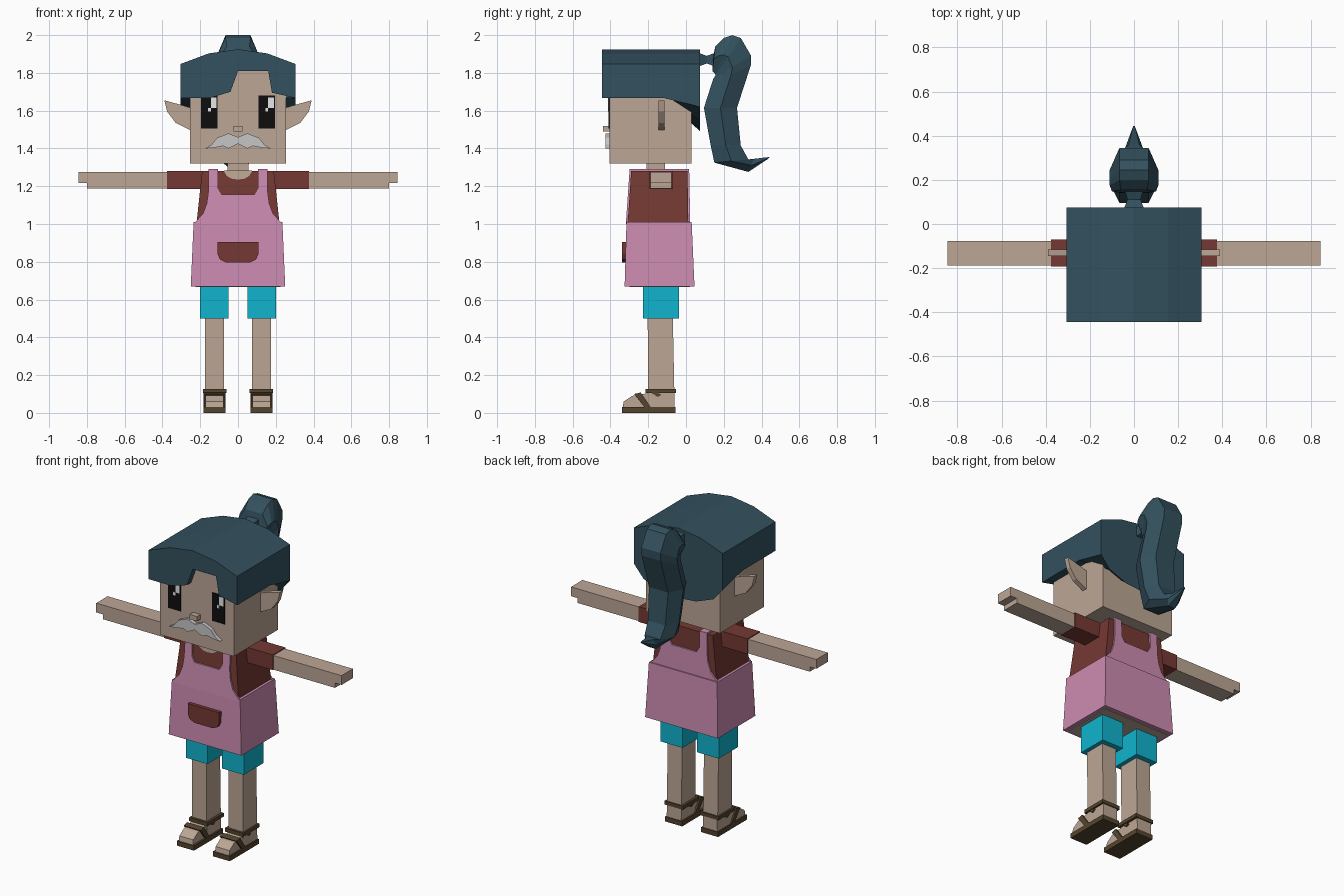
import bpy, bmesh
from mathutils import Vector

if "Cube" in bpy.data.objects:
    bpy.data.objects.remove(bpy.data.objects["Cube"])


def material(name, r, g, b):
    lin = [((c / 255 + 0.055) / 1.055) ** 2.4 for c in (r, g, b)] + [1]
    m = bpy.data.materials.new(name)
    m.use_nodes = True
    m.diffuse_color = lin
    m.node_tree.nodes["Principled BSDF"].inputs["Base Color"].default_value = lin
    return m


skin = material("skin", 188, 166, 149)
teal = material("teal hair", 51, 81, 94)
pink = material("pink cloth", 204, 140, 177)
red = material("dark red cloth", 117, 57, 51)
cyan = material("cyan cloth", 16, 180, 207)
brown = material("brown leather", 84, 68, 46)
grey = material("moustache grey", 198, 198, 198)
black = material("eye black", 14, 13, 13)
white = material("eye white", 235, 235, 235)


def build(name, mat, *parts, mirror=False):
    """Make one object; each part is a list of rings skinned together and capped."""
    bm = bmesh.new()
    for rings in parts:
        loops = [[bm.verts.new(p) for p in ring] for ring in rings]
        n = len(loops[0])
        for a, b in zip(loops, loops[1:]):
            for i in range(n):
                j = (i + 1) % n
                bm.faces.new((a[i], a[j], b[j], b[i]))
        bm.faces.new(loops[0])
        bm.faces.new(loops[-1])
    bmesh.ops.recalc_face_normals(bm, faces=bm.faces)
    me = bpy.data.meshes.new(name)
    bm.to_mesh(me)
    bm.free()
    me.materials.append(mat)
    ob = bpy.data.objects.new(name, me)
    bpy.context.collection.objects.link(ob)
    if mirror:
        ob.modifiers.new("Mirror", 'MIRROR').use_mirror_merge = False
    return ob


def rect(x0, x1, y0, y1, z):
    return [(x0, y0, z), (x1, y0, z), (x1, y1, z), (x0, y1, z)]


def box(x0, x1, y0, y1, z0, z1):
    return [rect(x0, x1, y0, y1, z0), rect(x0, x1, y0, y1, z1)]


def front_prism(pts, y0, y1, slope=0):
    """Extrude an xz outline along y, leaning with the slope below the shoulders."""
    return [[(x, y + slope * (1.28 - z), z) for x, z in pts] for y in (y0, y1)]


def side_prism(pts, x0, x1):
    return [[(x, y, z) for y, z in pts] for x in (x0, x1)]


def both_sides(half):
    """Close a symmetric outline from its right half, listed top to bottom."""
    return half + [(-x, z) for x, z in reversed(half) if x > 0]


# Head, nose and ears
build("head", skin, box(-.255, .255, -.405, .03, 1.32, 1.82))
build("neck", skin, box(-.055, .055, -.21, -.11, 1.22, 1.34))
build("nose", skin, box(-.025, .025, -.44, -.4, 1.49, 1.52))
ear = [(.25, 1.615), (.3, 1.63), (.39, 1.655), (.375, 1.595), (.33, 1.535), (.25, 1.495)]
build("ear", skin, front_prism(ear, -.145, -.115), mirror=True)

# Eyes, both lit from the same side
for side, x in (("right", -.195), ("left", .108)):
    build(side + "_eye", black, box(x, x + .087, -.411, -.404, 1.505, 1.68))
    build(side + "_eye_glint", white,
          box(x + .052, x + .082, -.413, -.409, 1.615, 1.67),
          box(x + .037, x + .052, -.413, -.409, 1.595, 1.615))

moustache = both_sides([(0, 1.46), (.05, 1.48), (.11, 1.457), (.14, 1.42), (.175, 1.4),
                        (.13, 1.403), (.08, 1.413), (.05, 1.4), (0, 1.425)])
build("moustache", grey, front_prism(moustache, -.427, -.404))

# Hair cap: arched block, cut fringe and drooping back
arch = [(-.305, 1.847), (-.155, 1.903), (0, 1.925), (.155, 1.903), (.305, 1.847)]
block = arch + [(.305, 1.667), (-.305, 1.667)]
fringe = arch + [(.305, 1.667), (.18, 1.695), (.16, 1.81), (0, 1.81),
                 (-.04, 1.7), (-.105, 1.68), (-.15, 1.667), (-.305, 1.667)]
droop = [(-.305, 1.62), (-.24, 1.545), (-.12, 1.5), (0, 1.49),
         (.12, 1.5), (.24, 1.545), (.305, 1.62)]
lid = [(.305, 1.75), (-.305, 1.75)]
back = [[(x, -.11, 1.665) for x, z in droop] + [(x, -.11, z) for x, z in lid],
        [(x, .075, z) for x, z in droop + lid]]
build("hair_cap", teal, front_prism(block, -.4, .075),
      front_prism(fringe, -.445, -.4), back)

# Ponytail: six-sided rings between an inner and an outer line
tail = [((.14, 1.82), (.145, 1.89), .06), ((.14, 1.81), (.155, 1.94), .1),
        ((.15, 1.8), (.2, 1.985), .11), ((.155, 1.79), (.245, 2), .11),
        ((.155, 1.785), (.29, 1.985), .11), ((.145, 1.77), (.345, 1.89), .11),
        ((.135, 1.74), (.343, 1.84), .11), ((.095, 1.615), (.27, 1.615), .11),
        ((.13, 1.42), (.29, 1.415), .1), ((.15, 1.325), (.33, 1.342), .09),
        ((.33, 1.276), (.36, 1.345), .04), ((.435, 1.345), (.445, 1.355), .005)]
rings = []
for inner, outer, w in tail:
    a, b = Vector((0, *inner)), Vector((0, *outer))
    mid, wide, slim = (a + b) / 2, Vector((w, 0, 0)), Vector((w * .6, 0, 0))
    rings.append([a - slim, a + slim, mid + wide, b + slim, b - slim, mid - wide])
build("ponytail", teal, rings)


def tie_ring(y, w, h):
    return [(x, y, 1.87 + z) for x, z in ((-w, -h), (w, -h), (w, h), (-w, h))]


build("hair_tie", teal, [tie_ring(.07, .045, .035), tie_ring(.11, .03, .02),
                         tie_ring(.15, .04, .035)])

# Shirt and arms
build("shirt_body", red, [rect(-.22, .22, -.309, .012, 1), rect(-.19, .19, -.29, .008, 1.28)])
build("sleeve", red, box(.15, .375, -.192, -.07, 1.185, 1.28), mirror=True)
build("arm", skin, box(.37, .8, -.188, -.076, 1.187, 1.275),
      box(.8, .845, -.188, -.076, 1.217, 1.275), mirror=True)
scoop = both_sides([(.075, 1.281), (.06, 1.255), (.035, 1.24), (0, 1.235)])
scoop = [(x, z) for x, z in scoop]
build("neckline", skin, front_prism(scoop, -.294, -.28, -.07),
      box(-.075, .075, -.292, -.1, 1.275, 1.283))

# Apron: skirt, bib panels and shoulder straps
build("apron_skirt", pink, [rect(-.25, .25, -.325, .045, .67),
                            rect(-.235, .235, -.315, .03, 1.01)])
bib = both_sides([(.105, 1.283), (.155, 1.283), (.157, 1.17), (.165, 1.11),
                  (.185, 1.055), (.225, 1.012), (.225, 1)])
bib += [(-.105, 1.19), (-.085, 1.155), (.085, 1.155), (.105, 1.19)]
# Order the outline so the dip between the straps closes it
bib = bib[:14] + bib[14:]
build("bib_front", pink, front_prism(bib, -.299, -.285, -.07))
build("bib_back", pink, front_prism(bib, .003, .017, .02))
build("shoulder_strap", pink, box(.105, .155, -.299, .017, 1.276, 1.291), mirror=True)
pocket = both_sides([(.108, .905), (.108, .84), (.095, .812), (.065, .797)])
build("pocket", red, front_prism(pocket, -.34, -.31))
build("lower_body", skin, box(-.225, .225, -.3, .02, .666, .7))

# Legs and shorts
build("shorts_leg", cyan, box(.05, .2, -.228, -.037, .5, .69), mirror=True)
build("leg", skin, [rect(.075, .175, -.2, -.06, .03), rect(.075, .175, -.203, -.07, .52)],
      mirror=True)

# Feet and sandals
foot = [(-.335, .03), (-.33, .06), (-.285, .09), (-.2, .105), (-.06, .105), (-.06, .03)]
build("foot", skin, side_prism(foot, .077, .173), mirror=True)
instep = [(-.275, .1), (-.24, .108), (-.185, .03), (-.22, .03)]
side_strap = [(-.215, .125), (-.18, .125), (-.13, .095), (-.15, .085)]
build("sandal", brown, box(.065, .182, -.34, -.055, 0, .03),
      box(.06, .186, -.215, -.054, .105, .127),
      side_prism(instep, .066, .182), side_prism(side_strap, .066, .182), mirror=True)
